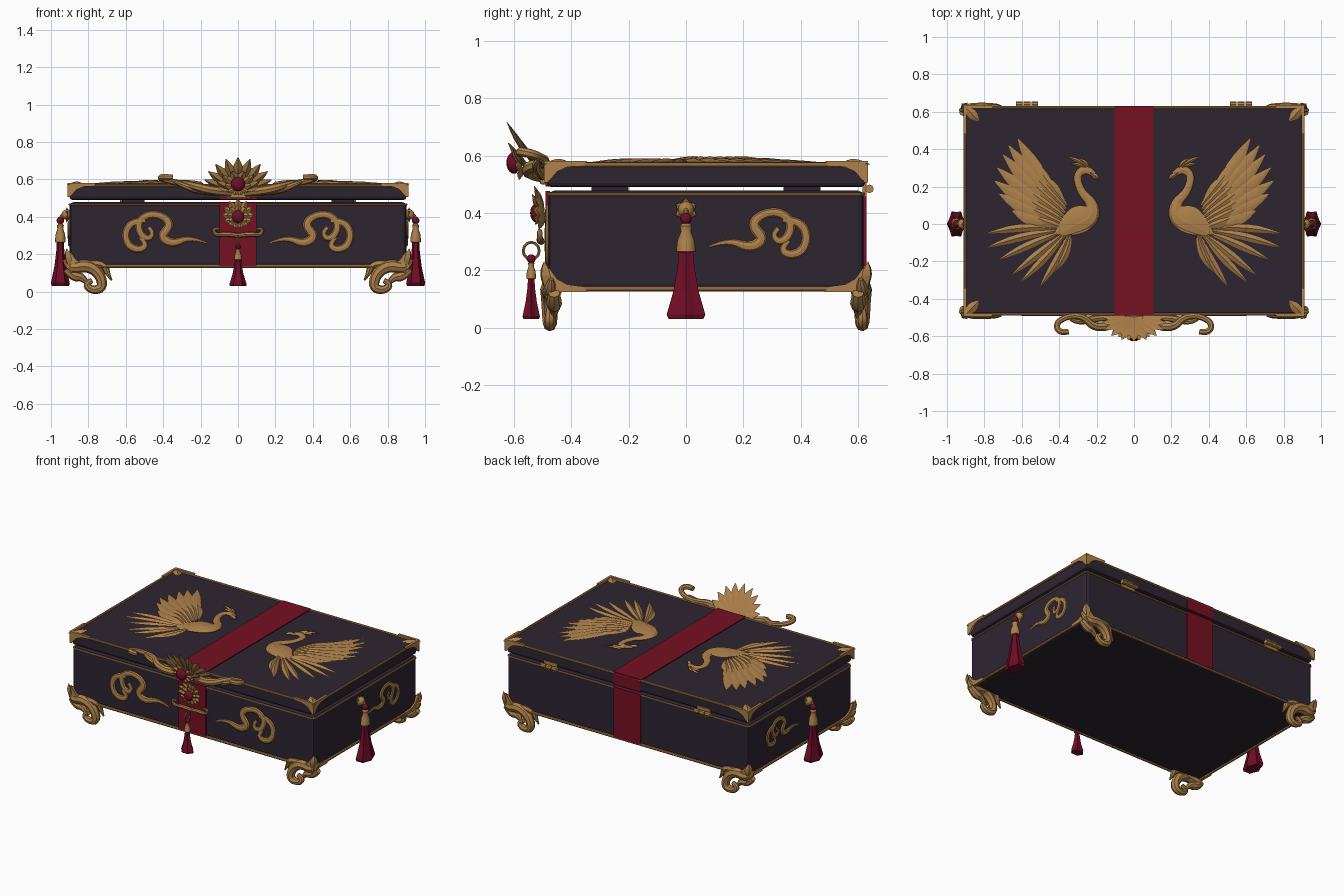
import bpy, bmesh
from math import sin, cos, pi, radians
from mathutils import Vector as V

cube = bpy.data.objects.get("Cube")
if cube:
    bpy.data.objects.remove(cube, do_unlink=True)


def material(name, *rgb):
    m = bpy.data.materials.new(name)
    m.use_nodes = True
    m.diffuse_color = (*rgb, 1)
    m.node_tree.nodes["Principled BSDF"].inputs["Base Color"].default_value = (*rgb, 1)
    return m


LACQUER = material("dark plum lacquer", .027, .018, .030)
GOLD = material("antique gold", .42, .22, .07)
RIBBON = material("ribbon red", .18, .005, .016)
CRIMSON = material("crimson silk", .16, .004, .020)
body = None


def settle(ob, mat, mirror="", smooth=40):
    ob.data.materials.append(mat)
    if smooth:
        bpy.ops.object.select_all(action="DESELECT")
        ob.select_set(True)
        bpy.context.view_layer.objects.active = ob
        bpy.ops.object.shade_smooth_by_angle(angle=radians(smooth))
    if mirror:
        m = ob.modifiers.new("Mirror", "MIRROR")
        m.mirror_object = body
        m.use_axis = ("x" in mirror, "y" in mirror, False)
        m.use_mirror_merge = False
    return ob


def mesh_object(name, bm, mat, mirror="", smooth=40):
    bmesh.ops.recalc_face_normals(bm, faces=bm.faces)
    me = bpy.data.meshes.new(name)
    bm.to_mesh(me)
    bm.free()
    ob = bpy.data.objects.new(name, me)
    bpy.context.collection.objects.link(ob)
    return settle(ob, mat, mirror, smooth)


def box(name, lo, hi, mat, bevel=0, mirror=""):
    lo, hi = V(lo), V(hi)
    bm = bmesh.new()
    bmesh.ops.create_cube(bm, size=1)
    bmesh.ops.scale(bm, vec=hi - lo, verts=bm.verts)
    ob = mesh_object(name, bm, mat, mirror, 0)
    ob.location = (lo + hi) / 2
    if bevel:
        b = ob.modifiers.new("Bevel", "BEVEL")
        b.width, b.segments = bevel, 2
    return ob


def strokes(name, paths, mat, mirror="", kind="NURBS", loc=(0, 0, 0), scale=(1, 1, 1), turn=0):
    """Tapered tubes through points (x, y, z, radius)."""
    cu = bpy.data.curves.new(name, "CURVE")
    cu.dimensions, cu.bevel_depth, cu.bevel_resolution = "3D", 1, 2
    cu.use_fill_caps, cu.resolution_u = True, 6
    for path in paths:
        sp = cu.splines.new(kind)
        sp.points.add(len(path) - 1)
        for p, (x, y, z, r) in zip(sp.points, path):
            p.co, p.radius = (x, y, z, 1), r
        if kind == "NURBS":
            sp.order_u, sp.use_endpoint_u = 3, True
        else:
            sp.use_cyclic_u = True
    ob = bpy.data.objects.new(name, cu)
    bpy.context.collection.objects.link(ob)
    ob.location, ob.scale, ob.rotation_euler.z = loc, scale, turn
    bpy.ops.object.select_all(action="DESELECT")
    ob.select_set(True)
    bpy.context.view_layer.objects.active = ob
    bpy.ops.object.convert(target="MESH")
    return settle(bpy.context.object, mat, mirror)


def leaf(bm, root, tip, w, t=.012, up=(0, 0, 1), bend=0, sway=0, n=7):
    """Ridged, pointed feather or petal."""
    root, d, up = V(root), V(tip) - V(root), V(up)
    side = d.cross(up).normalized()
    rings = []
    for i in range(n + 1):
        s = i / n
        f = max(.06, sin(pi * (.1 + .9 * s) ** 1.4))
        c = root + d * s + up * bend * s * s + side * sway * sin(pi * s)
        rings.append([bm.verts.new(c + o) for o in
                      (side * w * f, up * t * f, -side * w * f, -up * t * f * .5)])
    for a, b in zip(rings, rings[1:]):
        for k in range(4):
            bm.faces.new((a[k], a[k - 1], b[k - 1], b[k]))
    bm.faces.new(rings[0])
    bm.faces.new(rings[-1])


def fan(bm, centre, count, a0, a1, length, w, rise, face, bend=0):
    for i in range(count):
        a = radians(a0 + (a1 - a0) * i / (count - 1))
        d = V((sin(a), 0, 0)) + V(rise) * cos(a)
        leaf(bm, centre, V(centre) + d * length * (.82 + .18 * cos(a)), w, .014, face, bend)


def lathe(name, profile, mat, loc, sx=1, sy=1, n=12, pleat=1, mirror="", smooth=40):
    bm = bmesh.new()
    rings = []
    for r, z in profile:
        rings.append([bm.verts.new((r * sx * cos(2 * pi * k / n) * (pleat if k % 2 else 1),
                                    r * sy * sin(2 * pi * k / n) * (pleat if k % 2 else 1), z))
                      for k in range(n)])
    for a, b in zip(rings, rings[1:]):
        for k in range(n):
            bm.faces.new((a[k - 1], a[k], b[k], b[k - 1]))
    bm.faces.new(rings[0])
    bm.faces.new(rings[-1])
    ob = mesh_object(name, bm, mat, mirror, smooth)
    ob.location = loc
    return ob


def ball(name, loc, r, mat, mirror="", squash=1):
    bm = bmesh.new()
    bmesh.ops.create_uvsphere(bm, u_segments=16, v_segments=10, radius=r)
    ob = mesh_object(name, bm, mat, mirror, 60)
    ob.location, ob.scale.y = loc, squash
    return ob


# Box and lid
body = box("box_body", (-.9, -.48, .13), (.9, .62, .478), LACQUER, .02)
box("lid", (-.9, -.485, .49), (.9, .625, .571), LACQUER, .015)
box("lid_pad", (.5, -.33, .47), (.62, -.2, .495), LACQUER, mirror="xy")

# Ribbon round the box
box("ribbon_top", (-.105, -.488, .565), (.105, .628, .577), RIBBON)
for part, lo, hi in (("lid", .492, .575), ("body", .138, .476)):
    box(f"ribbon_front_{part}", (-.1, -.49, lo), (.1, -.475, hi), RIBBON)
    box(f"ribbon_back_{part}", (-.1, .615, lo), (.1, .63, hi), RIBBON)

# Gold edge trim
for name, z, r, grow in (("lid_trim", .568, .008, .003), ("body_top_trim", .466, .006, 0),
                         ("body_bottom_trim", .135, .009, 0)):
    X, Y, c = .9 + grow, .55 + grow, .015
    corners = [(X - c, -Y), (X, c - Y), (X, Y - c), (X - c, Y),
               (c - X, Y), (-X, Y - c), (-X, c - Y), (c - X, -Y)]
    strokes(name, [[(x, y + .07, z, r) for x, y in corners]], GOLD, kind="POLY")

# Corner brackets on lid and body
OUTLINE = ((0, 0), (.15, 0), (.14, .018), (.08, .026), (.045, .045), (.02, .08), (0, .09))
for name, z0, k in (("body_corner", .125, 1), ("lid_corner", .582, -.85)):
    bm = bmesh.new()
    for push, spot in ((V((0, .016, 0)), lambda a, h: (.91 - a, -.495, z0 + k * h)),
                       (V((-.016, 0, 0)), lambda a, h: (.911, -.495 + a, z0 + k * h))):
        face = bm.faces.new([bm.verts.new(spot(a, h)) for a, h in OUTLINE])
        ext = bmesh.ops.extrude_face_region(bm, geom=[face])
        bmesh.ops.translate(bm, vec=push, verts=[v for v in ext["geom"] if isinstance(v, bmesh.types.BMVert)])
    if k < 0:
        leaf(bm, (.915, -.5, .57), (.83, -.41, .578), .025, .014)
    else:
        leaf(bm, (.9, -.485, .12), (.915, -.495, .23), .025, .018, V((.7, -.7, 0)))
    mesh_object(name, bm, GOLD, "xy", 0)

# Scrolled feet
strokes("scroll_foot", [
    [(.93, -.47, .17, .008), (.9, -.475, .12, .03), (.81, -.475, .145, .035), (.74, -.475, .1, .03),
     (.72, -.475, .02, .026), (.78, -.475, .005, .022), (.82, -.475, .04, .018), (.78, -.475, .06, .014)],
    [(.9, -.465, .12, .03), (.8, -.465, .15, .03), (.71, -.465, .14, .022),
     (.7, -.465, .1, .015), (.675, -.465, .06, .004)],
    [(.92, -.46, .12, .02), (.88, -.46, .08, .03), (.83, -.46, .08, .022), (.8, -.46, .035, .008)]],
    GOLD, "xy")

# Cloud scrolls
CLOUD = [
    [(711, 247, 1), (730, 240, 3), (751, 249, 6), (766, 240, 6), (753, 226, 6), (762, 215, 5),
     (780, 212, 5), (793, 222, 5), (790, 238, 5), (779, 243, 4), (774, 234, 3), (780, 229, 3)],
    [(784, 220, 4), (800, 221, 5), (809, 236, 5), (804, 252, 5), (790, 256, 5), (782, 249, 4), (790, 241, 3)]]
cloud = [[((x - 759) / 97, 0, (235 - z) / 97, r / 110) for x, z, r in path] for path in CLOUD]
strokes("front_cloud", cloud, GOLD, "x", loc=(.385, -.482, .315), scale=(.43, .2, .43))
strokes("side_cloud", cloud, GOLD, "x", loc=(.902, .25, .325), scale=(.34, .16, .34), turn=pi / 2)

# Pair of long-tailed birds on the lid
bm = bmesh.new()
WING = ((.62, .455), (.67, .42), (.70, .37), (.73, .30), (.745, .23), (.72, .16), (.65, .07))
for i, (x, y) in enumerate(WING):
    root = V((.39 + .004 * i, .12 - .02 * i, .576))
    tip = V((x, y, .578))
    leaf(bm, root, tip, .036, .010, sway=.012)
    leaf(bm, root, root.lerp(tip, .7) + V((0, 0, .006)), .036, .012, sway=.01)
    leaf(bm, root + V((-.03, -.02, .002)), root.lerp(tip, .42) + V((0, 0, .012)), .03, .012)
TAIL = ((.785, -.05), (.785, -.125), (.72, -.19), (.65, -.27), (.605, -.31), (.5, -.33), (.43, -.26))
for i, (x, y) in enumerate(TAIL):
    leaf(bm, (.35 + .01 * (3 - i) / 2, -.03, .58), (x, y, .577), .02, .012, sway=.02 * (i - 3) / 3)
leaf(bm, (.42, -.05, .582), (.2, .08, .582), .075, .016)
leaf(bm, (.235, .275, .58), (.185, .24, .576), .014)
for x, y in ((.36, .36), (.34, .32), (.3, .35)):
    leaf(bm, (.235, .29, .578), (x, y, .578), .01, .008, sway=-.01)
mesh_object("lid_bird_feathers", bm, GOLD, "x")
strokes("lid_bird_neck", [[(.215, .265, .575, .014), (.25, .3, .575, .024), (.31, .265, .575, .019),
                           (.285, .17, .575, .02), (.22, .11, .575, .028), (.23, .03, .575, .05),
                           (.32, -.01, .575, .055), (.4, -.05, .575, .025)]], GOLD, "x",
        loc=(0, 0, .575 * .6), scale=(1, 1, .4))

# Lotus crest on the lid front
bm = bmesh.new()
fan(bm, (0, -.5, .54), 11, -88, 88, .215, .03, (0, -.62, .8), (0, -.8, -.62), -.01)
fan(bm, (0, -.53, .535), 8, -80, 80, .15, .028, (0, -.62, .75), (0, -.78, -.62))
fan(bm, (0, -.575, .565), 10, -160, 160, .085, .022, (0, -.25, .95), (0, -1, 0), .02)
mesh_object("lotus_crest", bm, GOLD)
ball("crest_jewel", (0, -.6, .575), .038, CRIMSON, squash=.7)
strokes("crest_scroll", [
    [(.04, -.51, .53, .022), (.14, -.55, .54, .025), (.22, -.55, .56, .022), (.27, -.495, .575, .018),
     (.35, -.49, .585, .016), (.42, -.53, .605, .016), (.4, -.585, .615, .018), (.35, -.575, .61, .016)],
    [(.1, -.5, .53, .016), (.2, -.5, .535, .02), (.3, -.53, .57, .016), (.34, -.51, .59, .008)]], GOLD, "x")
box("crest_plate", (-.07, -.51, .5), (.07, -.48, .53), GOLD, .006)

# Clasp and its jewel
bm = bmesh.new()
fan(bm, (0, -.495, .4), 13, -166, 166, .1, .024, (0, -.1, .95), (0, -1, 0), .025)
fan(bm, (0, -.505, .4), 9, -160, 160, .07, .02, (0, -.1, .95), (0, -1, 0), .025)
mesh_object("clasp_lotus", bm, GOLD)
ball("clasp_jewel", (0, -.52, .4), .034, CRIMSON, squash=.7)
strokes("clasp_scroll", [[(0, -.505, .3, .012), (.06, -.51, .31, .014), (.12, -.51, .3, .01),
                          (.135, -.51, .34, .01), (.1, -.51, .335, .007)]], GOLD, "x")
strokes("clasp_ring", [[(0, -.54 + .028 * cos(a * pi / 6), .268 + .03 * sin(a * pi / 6), .005)
                        for a in range(12)]], GOLD, kind="POLY")

# Tassels
CAP = ((.01, .365), (.022, .355), (.018, .335), (.03, .305), (.034, .265), (.02, .262))
SKIRT = ((.028, .275), (.034, .21), (.05, .13), (.078, .045), (.07, .03))


def tassel(name, x, y, size, sx, sy, mirror=""):
    fit = lambda prof: [(r * size, .03 + (z - .03) * size) for r, z in prof]
    lathe(f"{name}_cap", fit(CAP), GOLD, (x, y, 0), max(sx, .85), max(sy, .85), mirror=mirror)
    lathe(f"{name}_skirt", fit(SKIRT), CRIMSON, (x, y, 0), sx, sy, 12, .82, mirror, 0)
    ball(f"{name}_bead", (x, y, .03 + .35 * size), .02 * size ** .5, CRIMSON, mirror)


tassel("side_tassel", .95, 0, 1, .65, 1, "x")
tassel("front_tassel", 0, -.54, .6, 1, .75)
ball("tassel_knob", (.915, 0, .412), .028, GOLD, "x")
strokes("tassel_cord", [[(.92, 0, .41, .01), (.95, 0, .42, .008), (.95, 0, .37, .008)]], GOLD, "x")
bm = bmesh.new()
for a in range(6):
    leaf(bm, (.905, 0, .41), (.915, .04 * sin(a * pi / 3), .41 + .04 * cos(a * pi / 3)), .014, .01, (1, 0, 0))
mesh_object("knob_flower", bm, GOLD, "x")

# Back hinges
for i in range(3):
    x = .512 + i * .042
    strokes("hinge_knuckle", [[(x, .64, .484, .015), (x + .018, .64, .484, .015),
                               (x + .036, .64, .484, .015)]], GOLD, "x")
box("hinge_leaf", (.52, .615, .455), (.62, .63, .515), GOLD, .003, "x")
